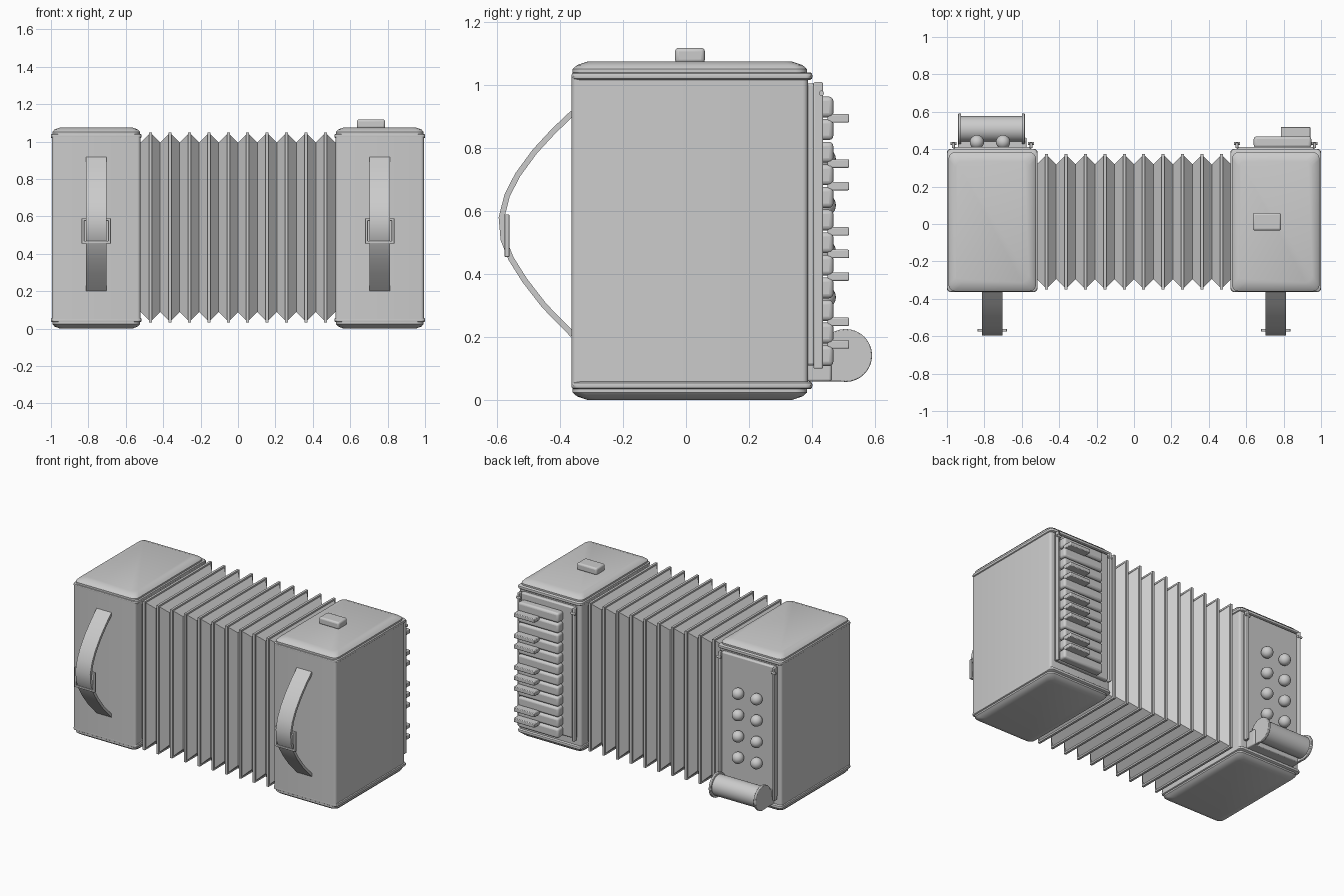
import bpy, bmesh, math
from mathutils import Matrix

cube = bpy.data.objects.get("Cube")
if cube:
    bpy.data.objects.remove(cube, do_unlink=True)

grey = bpy.data.materials.new("plain grey")
grey.use_nodes = True
grey.diffuse_color = (0.6, 0.6, 0.6, 1)
grey.node_tree.nodes["Principled BSDF"].inputs["Base Color"].default_value = (0.6, 0.6, 0.6, 1)


def finish(bm, name, bevel=0, segments=2, smooth=True):
    bmesh.ops.recalc_face_normals(bm, faces=bm.faces[:])
    mesh = bpy.data.meshes.new(name)
    bm.to_mesh(mesh)
    bm.free()
    mesh.materials.append(grey)
    ob = bpy.data.objects.new(name, mesh)
    bpy.context.collection.objects.link(ob)
    if bevel:
        mod = ob.modifiers.new("Bevel", "BEVEL")
        mod.width, mod.segments = bevel, segments
    if smooth:
        bpy.ops.object.select_all(action="DESELECT")
        ob.select_set(True)
        bpy.context.view_layer.objects.active = ob
        bpy.ops.object.shade_smooth_by_angle(angle=math.radians(35))
    return ob


def box(name, xs, ys, zs, bevel=0, segments=2):
    bm = bmesh.new()
    bmesh.ops.create_cube(bm, size=1)
    for v in bm.verts:
        v.co = [sum(r) / 2 + c * (r[1] - r[0]) for c, r in zip(v.co, (xs, ys, zs))]
    return finish(bm, name, bevel, segments)


def rod(name, x0, x1, y, z, radius, bevel=0):
    bm = bmesh.new()
    turn = Matrix.Translation(((x0 + x1) / 2, y, z)) @ Matrix.Rotation(math.pi / 2, 4, "Y")
    bmesh.ops.create_cone(bm, cap_ends=True, segments=32, radius1=radius,
                          radius2=radius, depth=abs(x1 - x0), matrix=turn)
    return finish(bm, name, bevel)


def rounded_loop(cx, cy, hx, hy, r, z, steps=4):
    pts = []
    for quarter, (sx, sy) in enumerate(((1, 1), (-1, 1), (-1, -1), (1, -1))):
        for i in range(steps + 1):
            a = (quarter + i / steps) * math.pi / 2
            pts.append((cx + sx * (hx - r) + r * math.cos(a),
                        cy + sy * (hy - r) + r * math.sin(a), z))
    return pts


def loft(name, loops, caps=True, smooth=True):
    bm = bmesh.new()
    rings = [[bm.verts.new(p) for p in loop] for loop in loops]
    n = len(rings[0])
    for a, b in zip(rings, rings[1:]):
        for i in range(n):
            bm.faces.new((a[i], a[(i + 1) % n], b[(i + 1) % n], b[i]))
    if caps:
        bm.faces.new(rings[0])
        bm.faces.new(rings[-1])
    return finish(bm, name, smooth=smooth)


MID = 0.538
for side, label in ((-1, "right"), (1, "left")):
    cx = side * 0.758

    # Casing body, end caps and the rims around them
    loft(f"{label}_casing", [rounded_loop(cx, 0.012, 0.236, 0.375, 0.016, z) for z in (0.04, 1.035)])
    for end, word in ((-1, "bottom"), (1, "top")):
        cap = [(0.484, 0.234, 0.372), (0.514, 0.234, 0.372), (0.526, 0.224, 0.358), (0.537, 0.195, 0.325)]
        loft(f"{label}_{word}_cap", [rounded_loop(cx, 0.012, hx, hy, 0.035, MID + end * h)
                                    for h, hx, hy in cap])
        rim = [(0.479, 0.236), (0.483, 0.241), (0.491, 0.243), (0.499, 0.241), (0.503, 0.236)]
        loft(f"{label}_{word}_rim", [rounded_loop(cx, 0.019, hx, hx + 0.14, 0.022, MID + end * h)
                                    for h, hx in rim])

    # Back panel with its trim rails and pins
    box(f"{label}_back_panel", (cx - 0.205, cx + 0.205), (0.38, 0.412), (0.11, 1.005), 0.008)
    for s in (-1, 1):
        x = cx + s * 0.207
        box(f"{label}_trim_rail", (x - 0.008, x + 0.008), (0.405, 0.435), (0.1, 1.01), 0.004)
        rod(f"{label}_trim_pin", x - 0.016, x + 0.016, 0.43, 0.975, 0.008)

    # Bowed hand strap
    path = [(-0.36, 0.912), (-0.42, 0.855), (-0.48, 0.79), (-0.535, 0.715), (-0.568, 0.65),
            (-0.586, 0.58), (-0.58, 0.51), (-0.556, 0.45), (-0.512, 0.38), (-0.45, 0.3), (-0.36, 0.208)]
    loops = []
    for i, (y, z) in enumerate(path):
        before, after = path[max(i - 1, 0)], path[min(i + 1, len(path) - 1)]
        dy, dz = after[0] - before[0], after[1] - before[1]
        k = 0.009 / math.hypot(dy, dz)
        loops.append([(cx + sx * 0.056, y + t * dz * k, z - t * dy * k)
                      for sx, t in ((-1, -1), (1, -1), (1, 1), (-1, 1))])
    loft(f"{label}_strap", loops)

    # Strap buckle frame
    for s in (-1, 1):
        x = cx + s * 0.071
        box(f"{label}_buckle_side", (x - 0.007, x + 0.007), (-0.576, -0.561), (0.455, 0.59), 0.002)
    for z in (0.462, 0.583):
        box(f"{label}_buckle_bar", (cx - 0.078, cx + 0.078), (-0.576, -0.561), (z - 0.007, z + 0.007), 0.002)

# Pleated bellows, with a thin lip on every fold
PITCH, FOLDS = 0.104, 10
profile = []
for i in range(FOLDS):
    x = (i - FOLDS / 2) * PITCH
    p = x + PITCH / 2
    profile += [(x, 0), (p - 0.008, 0.044), (p - 0.008, 0.055), (p + 0.008, 0.055), (p + 0.008, 0.044)]
profile.append((FOLDS / 2 * PITCH, 0))
loft("bellows", [[(x, 0.012 + sy * (0.307 + o), 0.542 + sz * (0.453 + o))
                  for sy, sz in ((-1, -1), (1, -1), (1, 1), (-1, 1))] for x, o in profile], smooth=False)

# Piano keyboard: natural keys with raised keys between them
KEY = 0.0718
for i in range(12):
    z = 0.931 - i * KEY
    box("natural_key", (0.64, 0.948), (0.408, 0.468), (z - 0.033, z + 0.033), 0.014, 3)
    if i not in (1, 4, 8, 11):
        s = z - KEY / 2
        box("raised_key", (0.785, 0.943), (0.45, 0.518), (s - 0.0135, s + 0.0135), 0.004)

# Bass buttons
for x in (-0.84, -0.70):
    for row in range(4):
        bm = bmesh.new()
        bmesh.ops.create_uvsphere(bm, u_segments=24, v_segments=14, radius=0.038,
                                  matrix=Matrix.Translation((x, 0.438, 0.765 - row * 0.146)))
        finish(bm, "bass_button")

# Roller with end plates on a bracket
box("roller_bracket", (-0.94, -0.575), (0.385, 0.462), (0.06, 0.165), 0.006)
rod("roller", -0.93, -0.59, 0.507, 0.142, 0.07)
for x in (-0.932, -0.592):
    rod("roller_end_plate", x - 0.008, x + 0.008, 0.507, 0.142, 0.084, 0.003)
    box("roller_end_arm", (x - 0.008, x + 0.008), (0.4, 0.507), (0.06, 0.16), 0.003)

# Air valve button on the top
box("air_button", (0.635, 0.787), (-0.035, 0.06), (1.07, 1.119), 0.012, 3)
